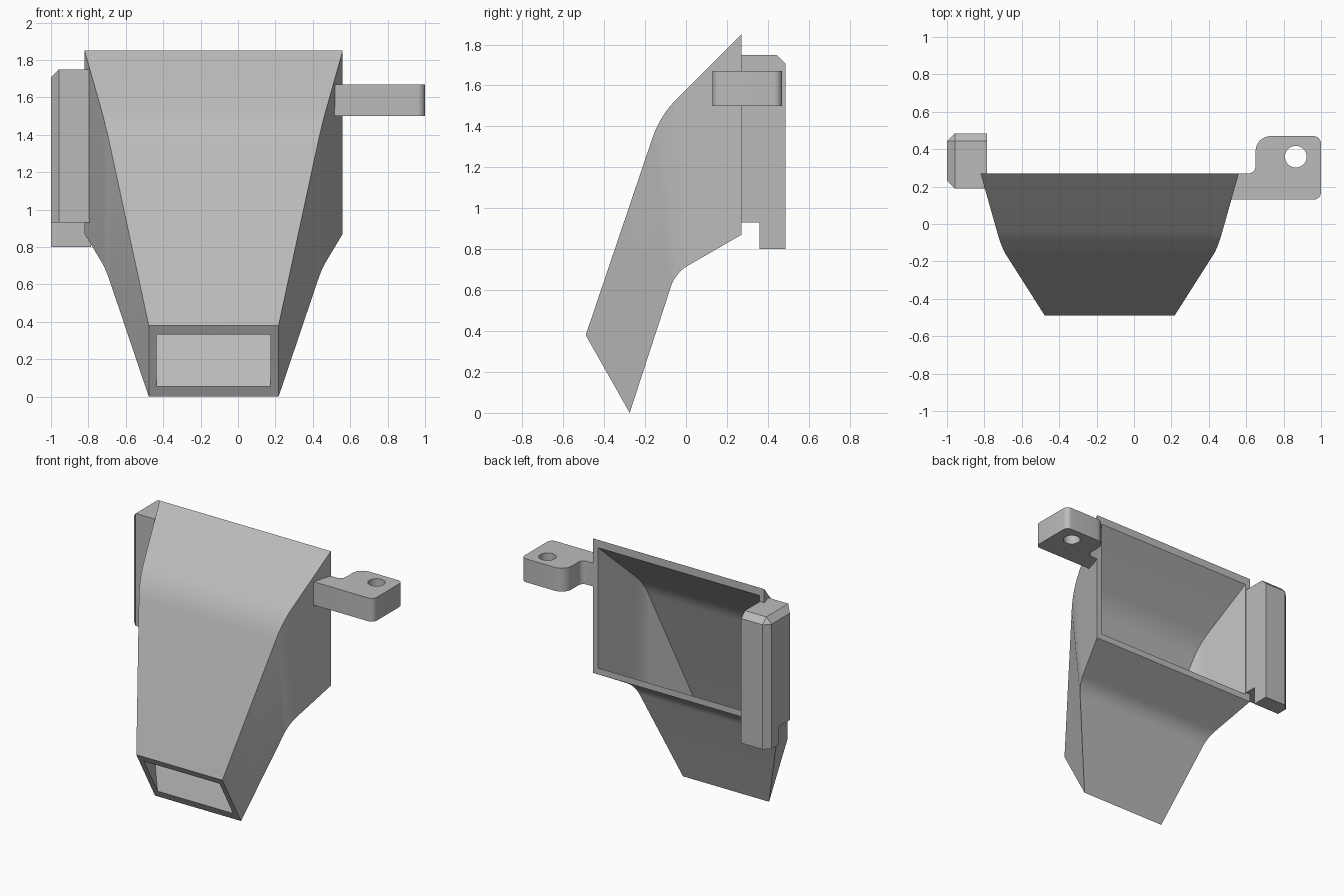
import bpy, bmesh, math
from mathutils import Vector

if "Cube" in bpy.data.objects:
    bpy.data.objects.remove(bpy.data.objects["Cube"], do_unlink=True)

grey = bpy.data.materials.new("plain grey")
grey.use_nodes = True
grey.diffuse_color = (0.5, 0.5, 0.5, 1)
grey.node_tree.nodes["Principled BSDF"].inputs["Base Color"].default_value = (0.5, 0.5, 0.5, 1)


def finish(name, bm):
    bmesh.ops.recalc_face_normals(bm, faces=bm.faces)
    mesh = bpy.data.meshes.new(name)
    bm.to_mesh(mesh)
    bm.free()
    mesh.materials.append(grey)
    obj = bpy.data.objects.new(name, mesh)
    bpy.context.collection.objects.link(obj)
    bpy.ops.object.select_all(action='DESELECT')
    obj.select_set(True)
    bpy.context.view_layer.objects.active = obj
    bpy.ops.object.shade_smooth_by_angle(angle=math.radians(25))
    return obj


def arc(before, corner, after, reach, steps=8):
    """Round a corner with a tangent arc starting `reach` away from it."""
    u, v = (before - corner).normalized(), (after - corner).normalized()
    half = u.angle(v) / 2
    centre = corner + (u + v).normalized() * reach / math.cos(half)
    a, b = (corner + u * reach - centre), (corner + v * reach - centre)
    return [centre + a.normalized().slerp(b.normalized(), i / steps) * a.length
            for i in range(steps + 1)]


# Duct: a bent, tapering rectangular tube with outer and inner walls
MID_X = -0.13


def wall_rings(bm, top, bottom, top_reach, bottom_reach):
    paths = []
    for pts, reach in ((top, top_reach), (bottom, bottom_reach)):
        a, c, b = [Vector(p) for p in pts]        # (half width, y, z)
        paths.append([a] + arc(a, c, b, reach) + [b])
    rings = []
    for t, b in zip(*paths):
        rings.append([bm.verts.new((MID_X + s * p.x, p.y, p.z))
                      for s, p in ((-1, t), (1, t), (1, b), (-1, b))])
    return rings


def bridge(bm, r0, r1):
    for i in range(4):
        j = (i + 1) % 4
        bm.faces.new((r0[i], r0[j], r1[j], r1[i]))


bm = bmesh.new()
outer = wall_rings(bm,
                   [(0.69, 0.27, 1.85), (0.578, -0.127, 1.453), (0.347, -0.49, 0.38)],
                   [(0.69, 0.27, 0.87), (0.578, -0.052, 0.684), (0.347, -0.275, 0)],
                   0.12, 0.075)
inner = wall_rings(bm,
                   [(0.65, 0.27, 1.793), (0.538, -0.093, 1.43), (0.305, -0.463, 0.333)],
                   [(0.65, 0.27, 0.916), (0.538, -0.086, 0.71), (0.305, -0.305, 0.055)],
                   0.10, 0.10)
for rings in (outer, inner):
    for r0, r1 in zip(rings, rings[1:]):
        bridge(bm, r0, r1)
bridge(bm, outer[0], inner[0])
bridge(bm, outer[-1], inner[-1])
finish("duct", bm)

# Side block: notched profile extruded across x, outer edges chamfered
bm = bmesh.new()
profile = [(0.19, 0.93), (0.36, 0.93), (0.36, 0.8), (0.485, 0.8), (0.485, 1.75), (0.19, 1.75)]
face = bm.faces.new([bm.verts.new((-1, y, z)) for y, z in profile])
ext = bmesh.ops.extrude_face_region(bm, geom=[face], use_keep_orig=True)
bmesh.ops.translate(bm, vec=(0.215, 0, 0),
                    verts=[g for g in ext["geom"] if isinstance(g, bmesh.types.BMVert)])


def chamfered(edge):
    a, b = (v.co for v in edge.verts)
    m = (a + b) / 2
    on_outer = m.x < -0.99
    return (on_outer and (m.z > 1.74 or m.y < 0.2 or m.y > 0.48)) or (m.z > 1.74 and m.y > 0.48)


bmesh.ops.bevel(bm, geom=[e for e in bm.edges if chamfered(e)], offset=0.042,
                offset_type='OFFSET', segments=1, affect='EDGES')
finish("side_block", bm)

# Mounting arm: rounded flat outline with a round screw hole
outline = [(0.51, 0.13, 0), (1, 0.13, 0.04), (1, 0.47, 0.04),
           (0.65, 0.47, 0.08), (0.65, 0.27, 0.04), (0.545, 0.27, 0)]
corners = [Vector((x, y, 1.5)) for x, y, r in outline]
loop = []
for i, c in enumerate(corners):
    r = outline[i][2]
    loop += arc(corners[i - 1], c, corners[(i + 1) % len(corners)], r) if r else [c]
hole = [Vector((0.865 + 0.058 * math.cos(a), 0.36 + 0.058 * math.sin(a), 1.5))
        for a in (math.tau * i / 32 for i in range(32))]

bm = bmesh.new()
edges = []
for pts in (loop, hole):
    vs = [bm.verts.new(p) for p in pts]
    edges += [bm.edges.new((vs[i - 1], vs[i])) for i in range(len(vs))]
bmesh.ops.triangle_fill(bm, edges=edges, use_beauty=True, normal=(0, 0, 1))
ext = bmesh.ops.extrude_face_region(bm, geom=bm.faces[:], use_keep_orig=True)
bmesh.ops.translate(bm, vec=(0, 0, 0.17),
                    verts=[g for g in ext["geom"] if isinstance(g, bmesh.types.BMVert)])
finish("mounting_arm", bm)
